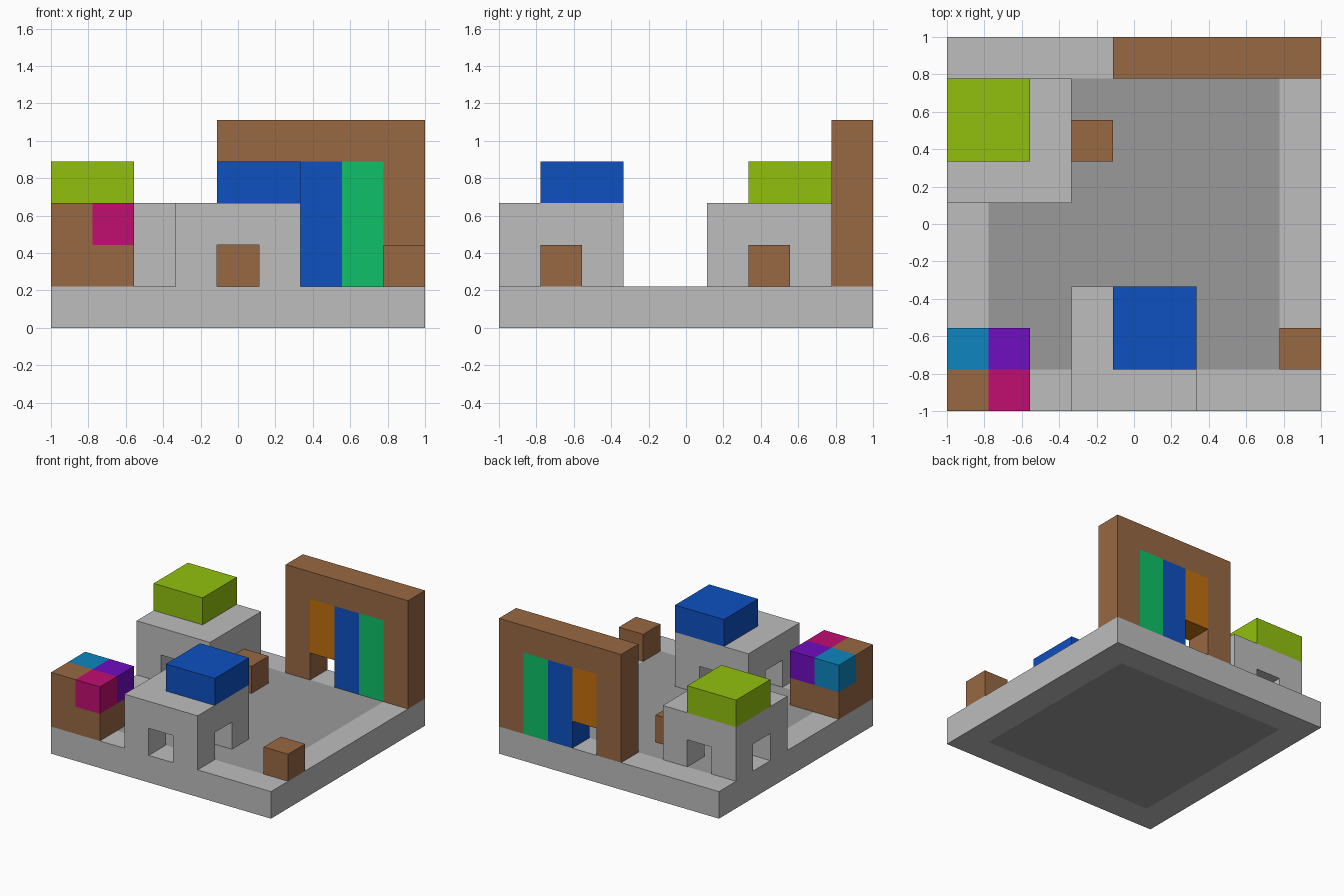
import bpy
import bmesh

cube = bpy.data.objects.get("Cube")
if cube:
    bpy.data.objects.remove(cube, do_unlink=True)

U = 2 / 9  # one block; positions below are block counts from the front right corner


def point(x, y, z):
    return (x * U - 1, y * U - 1, z * U)


def material(name, rgb):
    linear = [((c / 255 + 0.055) / 1.055) ** 2.4 if c > 10 else c / 255 / 12.92 for c in rgb]
    mat = bpy.data.materials.new(name)
    mat.use_nodes = True
    mat.diffuse_color = (*linear, 1)
    mat.node_tree.nodes["Principled BSDF"].inputs["Base Color"].default_value = (*linear, 1)
    return mat


light_grey = material("light grey", (189, 189, 189))
dark_grey = material("dark grey", (154, 154, 154))
brown = material("brown", (152, 104, 66))
lime = material("lime", (145, 192, 14))
blue = material("blue", (14, 80, 192))
green = material("green", (14, 192, 104))
orange = material("orange", (192, 112, 14))
magenta = material("magenta", (192, 14, 112))
purple = material("purple", (112, 14, 192))
cyan = material("cyan", (14, 134, 192))


def finish(name, bm, *mats):
    bmesh.ops.recalc_face_normals(bm, faces=bm.faces)
    mesh = bpy.data.meshes.new(name)
    bm.to_mesh(mesh)
    bm.free()
    for mat in mats:
        mesh.materials.append(mat)
    obj = bpy.data.objects.new(name, mesh)
    bpy.context.collection.objects.link(obj)
    return obj


def box_mesh(lo, hi):
    bm = bmesh.new()
    bmesh.ops.create_cube(bm, size=1)
    for v in bm.verts:
        v.co = point(*(a + (b - a) * (c + 0.5) for a, b, c in zip(lo, hi, v.co)))
    return bm


def block(name, lo, hi, mat):
    return finish(name, box_mesh(lo, hi), mat)


# Base slab: a one-block border surrounds the dark floor and underside
bm = box_mesh((0, 0, 0), (9, 9, 1))
for axis in ((1, 0, 0), (0, 1, 0)):
    for edge in (1, 8):
        bmesh.ops.bisect_plane(bm, geom=bm.verts[:] + bm.edges[:] + bm.faces[:],
                               plane_co=point(edge, edge, 0), plane_no=axis)
for f in bm.faces:
    c = f.calc_center_median()
    f.material_index = int(abs(f.normal.z) > 0.9 and max(abs(c.x), abs(c.y)) < 7 / 9)
finish("base", bm, light_grey, dark_grey)


# Houses: three blocks wide, with crossing doorways through all four walls
def house(name, x, y, roof_x, roof_mat):
    walls = block(name + "_walls", (x, y, 1), (x + 3, y + 3, 3), light_grey)
    cutters = [block("cutter", (x - 1, y + 1, 0.5), (x + 4, y + 2, 2), light_grey),
               block("cutter", (x + 1, y - 1, 0.5), (x + 2, y + 4, 2), light_grey)]
    bpy.context.view_layer.objects.active = walls
    for cutter in cutters:
        cutter.hide_render = True
        mod = walls.modifiers.new("doorway", "BOOLEAN")
        mod.operation = "DIFFERENCE"
        mod.solver = "EXACT"
        mod.object = cutter
        bpy.ops.object.modifier_apply(modifier=mod.name)
        bpy.data.objects.remove(cutter, do_unlink=True)
    block(name + "_roof", (roof_x, y + 1, 3), (roof_x + 2, y + 3, 4), roof_mat)


house("front_house", 3, 0, 4, blue)
house("back_house", 0, 5, 0, lime)

# Gateway: an arch-shaped outline extruded one block deep
bm = bmesh.new()
outline = [(4, 1), (4, 5), (9, 5), (9, 1), (8, 1), (8, 4), (5, 4), (5, 1)]
face = bm.faces.new([bm.verts.new(point(x, 8, z)) for x, z in outline])
side = bmesh.ops.extrude_face_region(bm, geom=[face])["geom"]
bmesh.ops.translate(bm, vec=(0, U, 0), verts=[g for g in side if isinstance(g, bmesh.types.BMVert)])
finish("gate_frame", bm, brown)

# Coloured panels filling the gateway; the orange one stops short of the floor
for name, x, z, mat in (("orange", 5, 2, orange), ("blue", 6, 1, blue), ("green", 7, 1, green)):
    block("gate_panel_" + name, (x, 8, z), (x + 1, 9, 4), mat)

# Stack of blocks in the corner
block("stack_lower", (0, 0, 1), (2, 2, 2), brown)
for name, x, y, mat in (("brown", 0, 0, brown), ("magenta", 1, 0, magenta),
                        ("cyan", 0, 1, cyan), ("purple", 1, 1, purple)):
    block("stack_upper_" + name, (x, y, 2), (x + 1, y + 1, 3), mat)

# Single crates
block("crate_by_edge", (8, 1, 1), (9, 2, 2), brown)
block("crate_by_house", (3, 6, 1), (4, 7, 2), brown)
